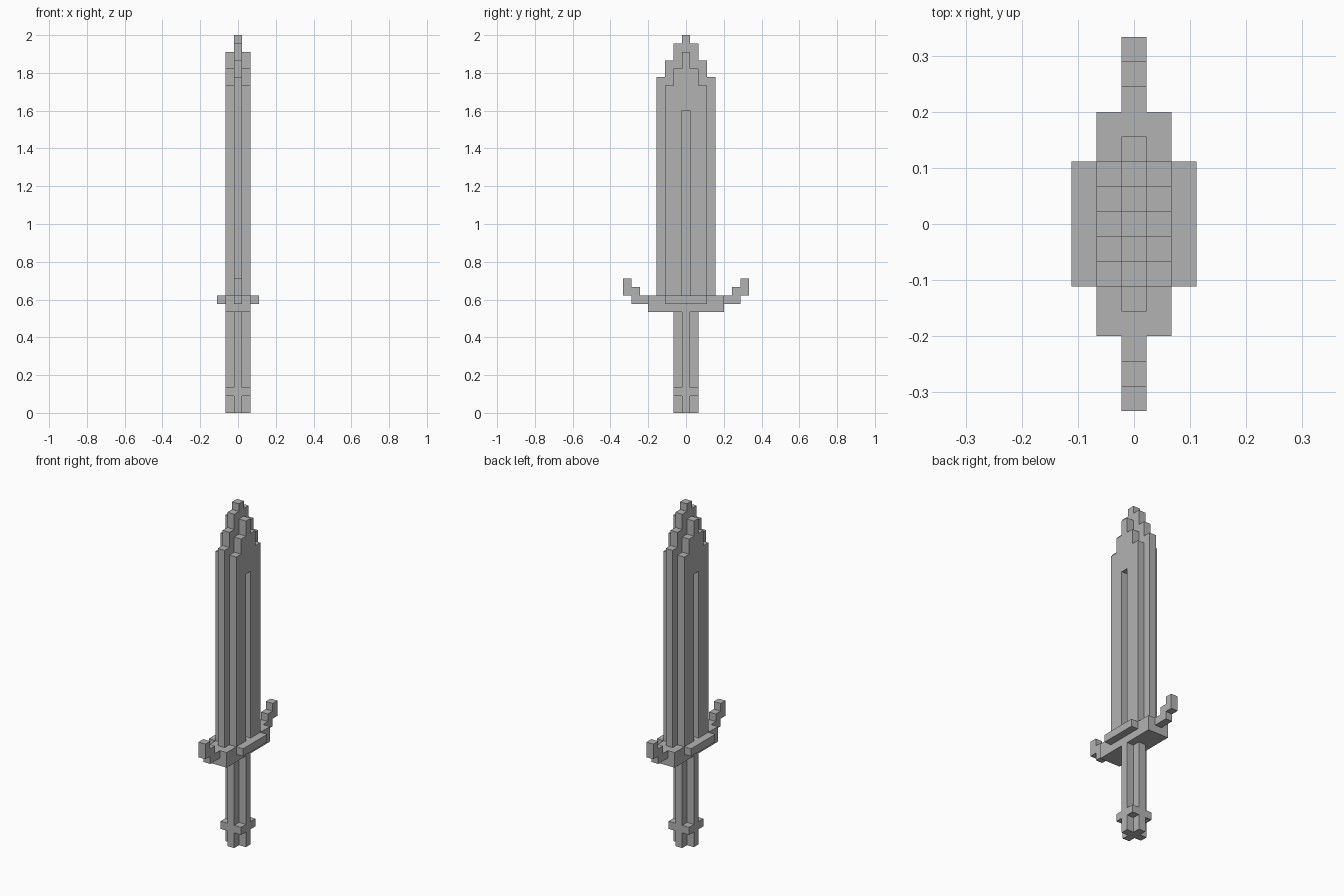
import bpy
import bmesh

cube = bpy.data.objects.get("Cube")
if cube:
    bpy.data.objects.remove(cube, do_unlink=True)

U = 2 / 45  # edge of one block

steel = bpy.data.materials.new("plain grey")
steel.use_nodes = True
GREY = (0.45, 0.45, 0.45, 1)
steel.diffuse_color = GREY
steel.node_tree.nodes["Principled BSDF"].inputs["Base Color"].default_value = GREY


def slab(name, outline, x0, x1):
    """Extrude a (y, z) outline, in blocks, from x0 to x1."""
    bm = bmesh.new()
    face = bm.faces.new([bm.verts.new((x0 * U, y * U, z * U)) for y, z in outline])
    grown = bmesh.ops.extrude_face_region(bm, geom=[face])["geom"]
    verts = [g for g in grown if isinstance(g, bmesh.types.BMVert)]
    bmesh.ops.translate(bm, verts=verts, vec=((x1 - x0) * U, 0, 0))
    bmesh.ops.recalc_face_normals(bm, faces=bm.faces)
    mesh = bpy.data.meshes.new(name)
    bm.to_mesh(mesh)
    bm.free()
    mesh.materials.append(steel)
    obj = bpy.data.objects.new(name, mesh)
    bpy.context.collection.objects.link(obj)
    return obj


def both(half):
    """Close a half outline with its mirror image across y = 0."""
    return half + [(-y, z) for y, z in reversed(half)]


def box(name, x0, x1, y0, y1, z0, z1):
    return slab(name, [(y0, z0), (y1, z0), (y1, z1), (y0, z1)], x0, x1)


# Blade: thin stepped core, with a grooved plate on each side
slab("blade_core", both([(3.5, 14), (3.5, 40), (2.5, 40), (2.5, 42),
                         (1.5, 42), (1.5, 44), (0.5, 44), (0.5, 45)]), -0.5, 0.5)
plate = both([(0.5, 36), (0.5, 14), (2.5, 14), (2.5, 39),
              (1.5, 39), (1.5, 41), (0.5, 41), (0.5, 43)])
slab("blade_plate_left", plate, 0.5, 1.5)
slab("blade_plate_right", plate, -1.5, -0.5)

# Guard: body, side ledges and upturned arms
box("guard_body", -1.5, 1.5, -4.5, 4.5, 12, 14)
box("guard_ledge_left", 1.5, 2.5, -2.5, 2.5, 13, 14)
box("guard_ledge_right", -2.5, -1.5, -2.5, 2.5, 13, 14)
arm = [(4.5, 13), (6.5, 13), (6.5, 14), (7.5, 14), (7.5, 16),
       (6.5, 16), (6.5, 15), (5.5, 15), (5.5, 14), (4.5, 14)]
slab("guard_arm_back", arm, -0.5, 0.5)
slab("guard_arm_front", [(-y, z) for y, z in arm], -0.5, 0.5)

# Grip: cross-shaped column with a square collar near the pommel
for part, z0, z1 in (("pommel", 0, 2), ("grip", 3, 12)):
    box(part + "_core", -0.5, 0.5, -1.5, 1.5, z0, z1)
    box(part + "_rib_left", 0.5, 1.5, -0.5, 0.5, z0, z1)
    box(part + "_rib_right", -1.5, -0.5, -0.5, 0.5, z0, z1)
box("pommel_collar", -1.5, 1.5, -1.5, 1.5, 2, 3)
